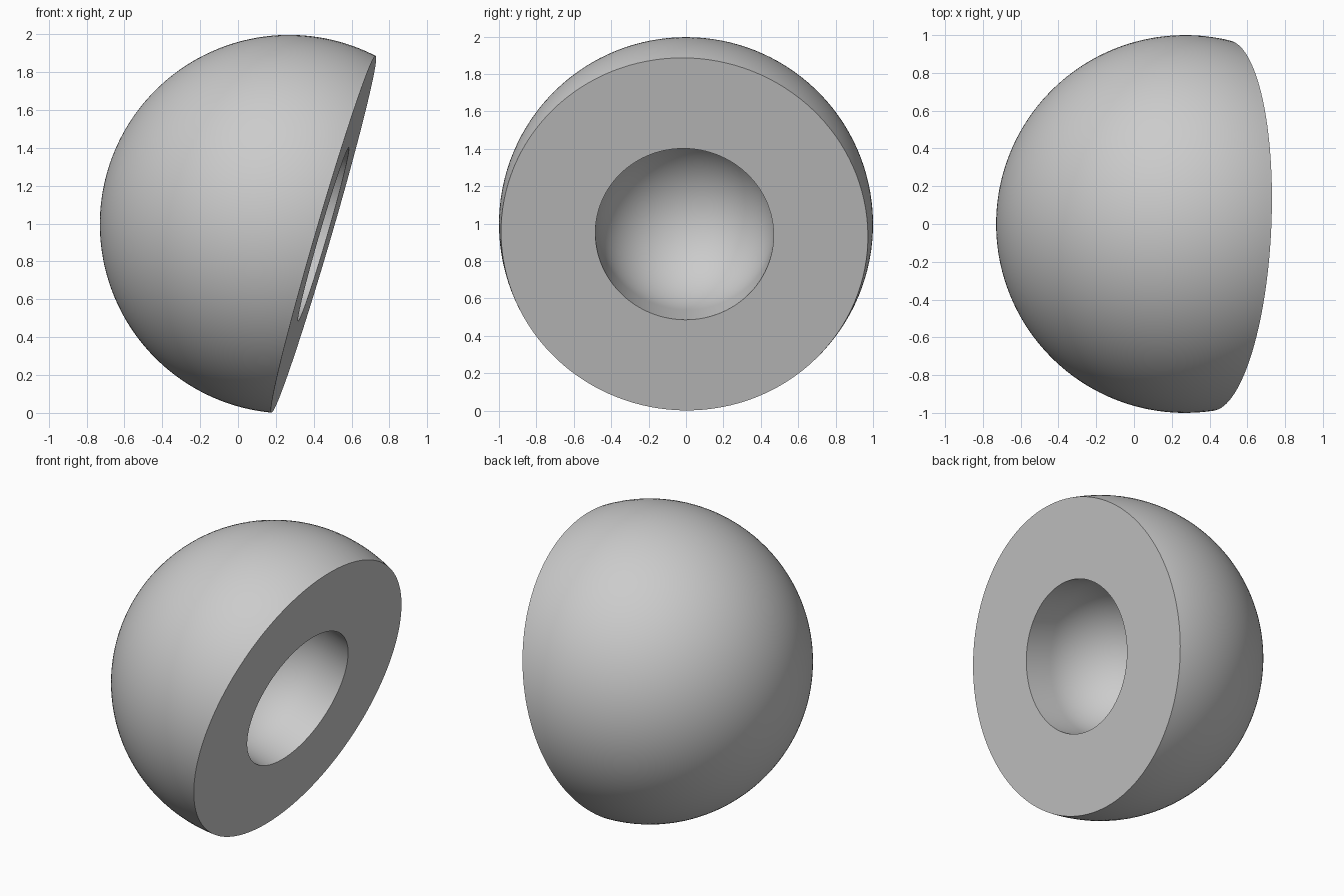
import bpy, bmesh
from math import sin, cos, asin, sqrt, pi, radians
from mathutils import Vector

cube = bpy.data.objects.get("Cube")
if cube:
    bpy.data.objects.remove(cube, do_unlink=True)

# Plain grey material
grey = bpy.data.materials.new("plain_grey")
grey.use_nodes = True
colour = (0.6, 0.6, 0.6, 1)
grey.diffuse_color = colour
grey.node_tree.nodes["Principled BSDF"].inputs["Base Color"].default_value = colour

OUTER, BORE, CUT = 1.0, 0.477, 0.19      # ball radius, socket radius, cut height
CENTRE = Vector((0.27, 0, 0.997))
AXIS = Vector((0.959, -0.043, -0.28))    # direction the flat face looks
SEGMENTS, STEPS = 128, 56


def arc(radius, start, end, steps):
    """Points in the XZ plane, angle measured up from the equator."""
    return [(radius * cos(start + (end - start) * i / steps),
             radius * sin(start + (end - start) * i / steps))
            for i in range(steps + 1)]


# Profile: outer ball, flat ring, straight bore, round socket floor
profile = arc(OUTER, -pi / 2, asin(CUT / OUTER), STEPS)
profile += [(BORE, CUT)] + arc(BORE, 0, -pi / 2, STEPS // 2)

bm = bmesh.new()
verts = [bm.verts.new((r, 0, z)) for r, z in profile]
edges = [bm.edges.new(pair) for pair in zip(verts, verts[1:])]
bmesh.ops.spin(bm, geom=verts + edges, cent=(0, 0, 0), axis=(0, 0, 1),
               angle=2 * pi, steps=SEGMENTS, use_duplicate=False)
bmesh.ops.remove_doubles(bm, verts=bm.verts, dist=1e-4)
bmesh.ops.recalc_face_normals(bm, faces=bm.faces)

mesh = bpy.data.meshes.new("socketed_half_ball")
bm.to_mesh(mesh)
bm.free()
mesh.materials.append(grey)

# Tilt the ball so the flat face looks sideways and slightly down
ball = bpy.data.objects.new("socketed_half_ball", mesh)
bpy.context.collection.objects.link(ball)
ball.rotation_euler = AXIS.to_track_quat('Z', 'Y').to_euler()
ball.location = CENTRE

bpy.ops.object.select_all(action='DESELECT')
ball.select_set(True)
bpy.context.view_layer.objects.active = ball
bpy.ops.object.shade_smooth_by_angle(angle=radians(30))
